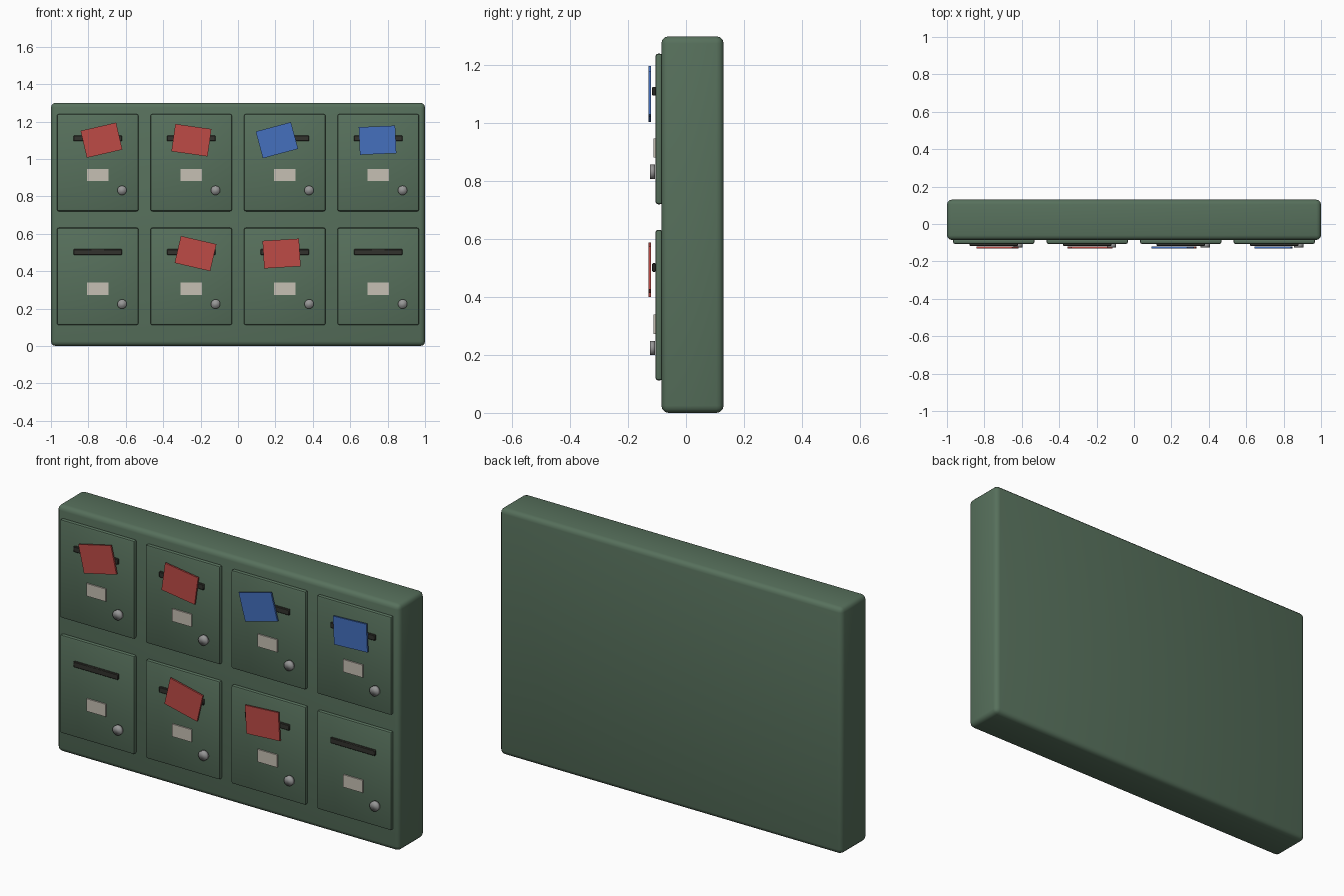
import bpy, math

if "Cube" in bpy.data.objects:
    bpy.data.objects.remove(bpy.data.objects["Cube"])


def material(name, rgb):
    m = bpy.data.materials.new(name)
    m.diffuse_color = (*rgb, 1)
    m.use_nodes = True
    m.node_tree.nodes["Principled BSDF"].inputs["Base Color"].default_value = m.diffuse_color
    return m


GREEN = material("cabinet green", (0.095, 0.163, 0.107))
DARK = material("slot dark", (0.032, 0.032, 0.026))
CREAM = material("label cream", (0.565, 0.527, 0.456))
METAL = material("knob grey", (0.31, 0.31, 0.31))
RED = material("red paper", (0.515, 0.07, 0.061))
BLUE = material("blue paper", (0.058, 0.162, 0.515))


def box(name, x, z, w, h, y0, y1, mat, bevel=0, segments=3, angle=0):
    """Box given by its centre in x/z, size w/h and y range; angle turns it in the front plane."""
    bpy.ops.mesh.primitive_cube_add(size=1, location=(x, (y0 + y1) / 2, z))
    o = bpy.context.object
    o.name = name
    o.scale = (w, y1 - y0, h)
    bpy.ops.object.transform_apply(location=False, rotation=False, scale=True)
    o.rotation_euler.y = -math.radians(angle)
    o.data.materials.append(mat)
    if bevel:
        b = o.modifiers.new("rounded edges", 'BEVEL')
        b.width = bevel
        b.segments = segments
        bpy.ops.object.modifier_apply(modifier=b.name)
        bpy.ops.object.shade_smooth_by_angle(angle=math.radians(40))
    return o


# Cabinet body
box("cabinet_body", 0, 0.65, 2.0, 1.3, -0.085, 0.13, GREEN, bevel=0.025)

# Two rows of four doors, each with slot, label and knob
for row, z in (("upper", 0.98), ("lower", 0.372)):
    for col in range(4):
        x = -0.75 + 0.5 * col
        tag = f"{row}_{col + 1}"
        box("door_" + tag, x, z, 0.436, 0.52, -0.106, -0.08, GREEN, bevel=0.01, segments=2)
        box("mail_slot_" + tag, x, z + 0.13, 0.26, 0.03, -0.117, -0.104, DARK, bevel=0.003, segments=1)
        box("label_" + tag, x, z - 0.066, 0.113, 0.066, -0.113, -0.104, CREAM)
        bpy.ops.mesh.primitive_cylinder_add(
            vertices=20, radius=0.025, depth=0.018,
            location=(x + 0.13, -0.116, z - 0.148), rotation=(math.pi / 2, 0, 0))
        knob = bpy.context.object
        knob.name = "knob_" + tag
        knob.data.materials.append(METAL)
        bpy.ops.object.shade_smooth()

# Papers stuck in the slots: centre x, centre z, tilt, colour
papers = [
    (-0.73, 1.10, 13, RED), (-0.249, 1.10, -8, RED),
    (0.208, 1.10, 15, BLUE), (0.746, 1.10, 2.5, BLUE),
    (-0.227, 0.494, -13, RED), (0.233, 0.494, 3.5, RED),
]
for i, (x, z, tilt, mat) in enumerate(papers):
    box(f"paper_{i + 1}", x, z, 0.195, 0.148, -0.13, -0.121, mat, angle=tilt)
